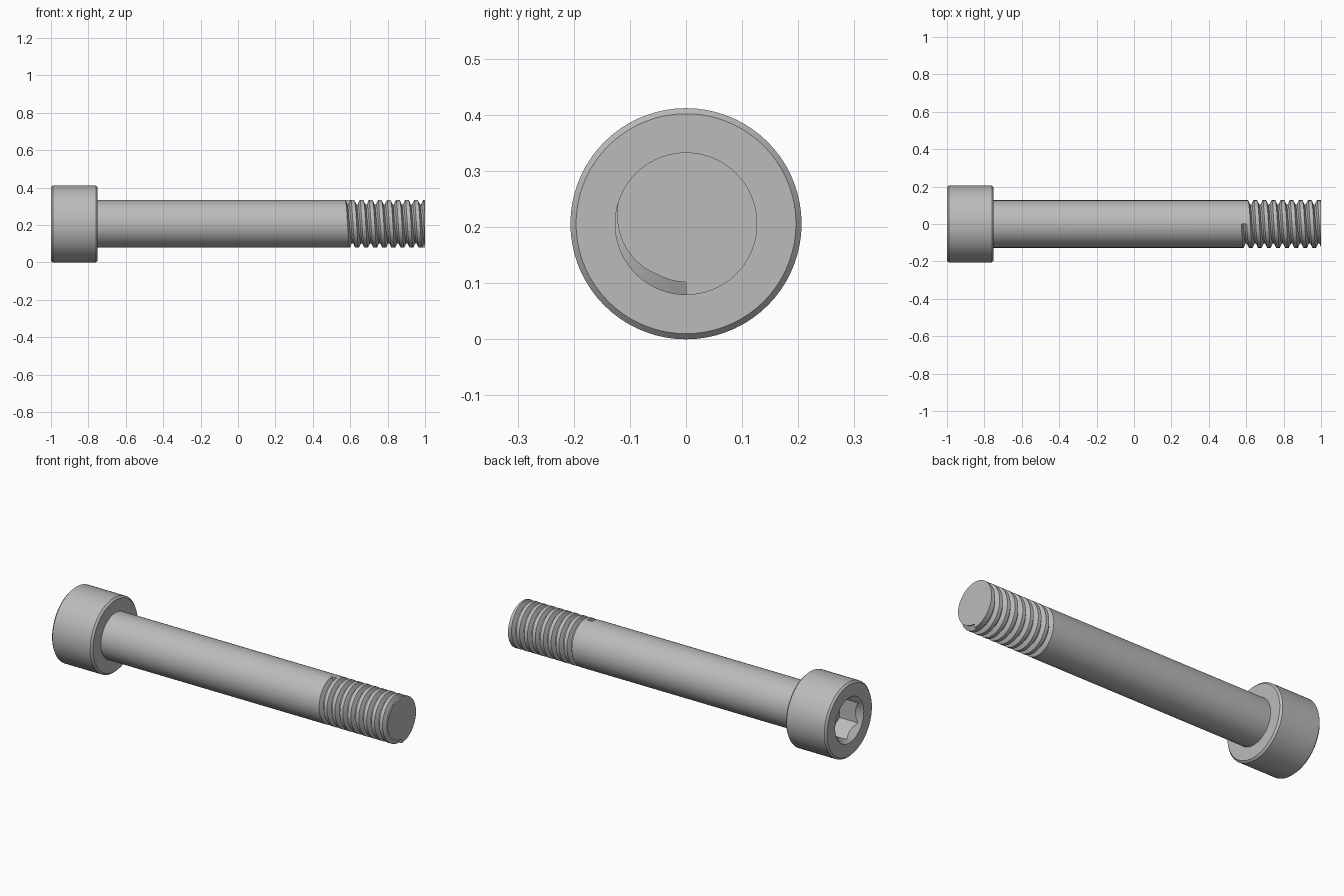
import bpy, bmesh
from math import cos, sin, pi, radians

cube = bpy.data.objects.get("Cube")
if cube:
    bpy.data.objects.remove(cube, do_unlink=True)

HEAD_R, SHAFT_R, CZ = 0.206, 0.127, 0.206
TURNS, START, END = 8.5, 0.588, 1.0
DEPTH, ROOT, CREST = 0.023, 0.004, 0.0145

steel = bpy.data.materials.new("grey steel")
steel.use_nodes = True
colour = (0.5, 0.5, 0.5, 1)
steel.diffuse_color = colour
steel.node_tree.nodes["Principled BSDF"].inputs["Base Color"].default_value = colour


def loft(name, rings):
    """Skin a list of equal-sized point rings and cap both ends."""
    bm = bmesh.new()
    rows = [[bm.verts.new(p) for p in ring] for ring in rings]
    n = len(rows[0])
    for a, b in zip(rows, rows[1:]):
        for i in range(n):
            j = (i + 1) % n
            bm.faces.new((a[i], a[j], b[j], b[i]))
    bm.faces.new(rows[0])
    bm.faces.new(rows[-1])
    bmesh.ops.recalc_face_normals(bm, faces=bm.faces)
    mesh = bpy.data.meshes.new(name)
    bm.to_mesh(mesh)
    bm.free()
    mesh.materials.append(steel)
    obj = bpy.data.objects.new(name, mesh)
    bpy.context.collection.objects.link(obj)
    return obj


def turned(name, profile, sides=72, phase=0.0):
    """Solid of revolution about the bolt axis from (x, radius) pairs."""
    angles = [2 * pi * i / sides + phase for i in range(sides)]
    return loft(name, [[(x, r * cos(a), CZ + r * sin(a)) for a in angles]
                       for x, r in profile])


def cut(obj, cutter):
    cutter.hide_render = True
    mod = obj.modifiers.new("cut", "BOOLEAN")
    mod.operation, mod.solver, mod.object = "DIFFERENCE", "EXACT", cutter
    bpy.context.view_layer.objects.active = obj
    bpy.ops.object.modifier_apply(modifier=mod.name)
    bpy.data.objects.remove(cutter, do_unlink=True)


# Chamfered cap head with a countersunk hexagonal socket
head = turned("head", [(-1, HEAD_R - 0.01), (-0.99, HEAD_R), (-0.76, HEAD_R),
                       (-0.75, HEAD_R - 0.01)])
cut(head, turned("socket_cutter", [(-1.1, 0.11), (-0.873, 0.11)], 6, pi / 6))
cut(head, turned("countersink_cutter", [(-1.02, 0.145), (-0.96, 0.085)]))

# Shank with a helical thread groove
shank = turned("shank", [(-0.76, SHAFT_R), (END, SHAFT_R)])
STEPS = 48
total = int(TURNS * STEPS)
slope = (CREST - ROOT) / DEPTH
OUT = 0.006
section = [(-ROOT, SHAFT_R - DEPTH), (ROOT, SHAFT_R - DEPTH),
           (CREST + slope * OUT, SHAFT_R + OUT),
           (-CREST - slope * OUT, SHAFT_R + OUT)]
rings = []
for k in range(total + 1):
    a = pi / 2 + 2 * pi * k / STEPS
    x = START + (END - START) * k / total
    rings.append([(x + dx, r * cos(a), CZ + r * sin(a)) for dx, r in section])
cut(shank, loft("thread_cutter", rings))

# Smooth round surfaces, keep machined edges crisp
bpy.ops.object.select_all(action="DESELECT")
for obj in (head, shank):
    obj.select_set(True)
bpy.context.view_layer.objects.active = shank
bpy.ops.object.shade_smooth_by_angle(angle=radians(25))
